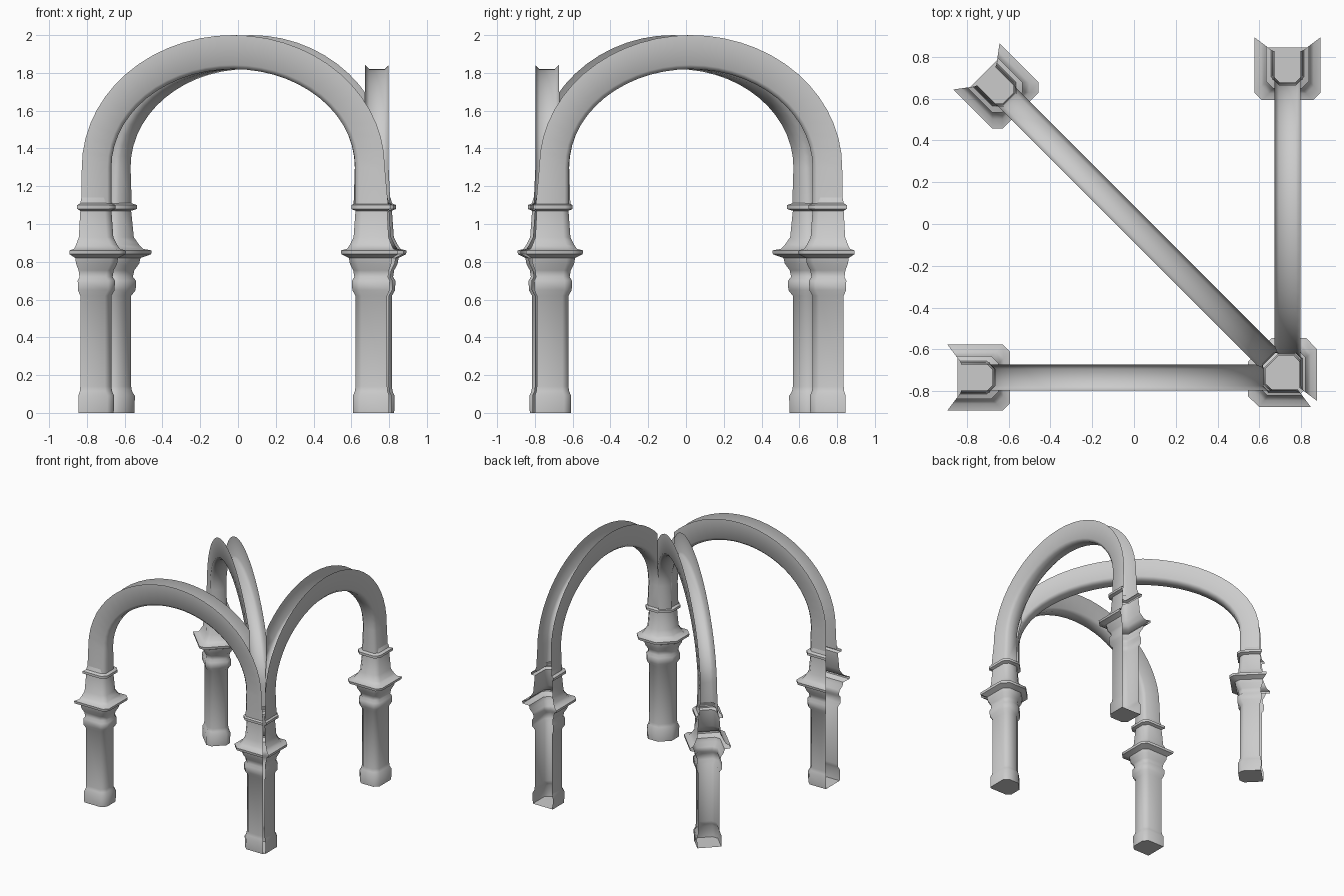
import bpy, bmesh
from math import sin, cos, pi, radians, sqrt
from mathutils import Vector

if "Cube" in bpy.data.objects:
    bpy.data.objects.remove(bpy.data.objects["Cube"])

stone = bpy.data.materials.new("grey stone")
stone.use_nodes = True
stone.diffuse_color = (0.6, 0.6, 0.6, 1)
stone.node_tree.nodes["Principled BSDF"].inputs["Base Color"].default_value = (0.6, 0.6, 0.6, 1)

AXIS = 0.735                     # distance of the arch lines from the centre
CORNER = Vector((AXIS, -AXIS, 0))
SPRING, RISE = 1.3, 0.7          # centre height and outer rise of the arches

# moulding outline shared by all piers: height, projection
MOULDING = [(0, .012), (.09, .014), (.115, .003), (.14, 0), (.62, 0), (.65, .017),
            (.70, .018), (.72, .006), (.755, .012), (.79, .03), (.82, .035),
            (.84, .075), (.86, .077), (.868, .045), (.89, .03), (.93, .01),
            (1.07, 0), (1.08, .022), (1.1, .022), (1.11, 0), (1.14, -.008)]


def loft(name, rings, floor=False, cuts=()):
    """Skin open rings of points; trim by planes through the corner."""
    bm = bmesh.new()
    rows = [[bm.verts.new(p) for p in ring] for ring in rings]
    for a, b in zip(rows, rows[1:]):
        for j in range(len(a) - 1):
            bm.faces.new((a[j], b[j], b[j + 1], a[j + 1]))
    if floor:
        bm.faces.new(rows[0])
    for normal in cuts:
        bmesh.ops.bisect_plane(bm, geom=bm.verts[:] + bm.edges[:] + bm.faces[:],
                               plane_co=CORNER, plane_no=normal, clear_outer=True)
    mesh = bpy.data.meshes.new(name)
    bm.to_mesh(mesh)
    bm.free()
    mesh.materials.append(stone)
    ob = bpy.data.objects.new(name, mesh)
    bpy.context.collection.objects.link(ob)
    bpy.ops.object.select_all(action='DESELECT')
    ob.select_set(True)
    bpy.context.view_layer.objects.active = ob
    bpy.ops.object.shade_smooth_by_angle(angle=radians(50))


def channel(frame, inner, outer, half, chamfer):
    """U-shaped section, open on the outer side; inner and outer are (s, z)."""
    origin, s_dir = frame
    t_dir = Vector((0, 0, 1)).cross(s_dir)
    inner, outer = Vector(inner), Vector(outer)
    shoulder = inner + (outer - inner).normalized() * chamfer
    side = [(outer, half), (shoulder, half), (inner, half - chamfer)]
    pts = [(p, -t) for p, t in side] + [(p, t) for p, t in reversed(side)]
    return [origin + s_dir * p.x + t_dir * t + Vector((0, 0, p.y)) for p, t in pts]


def end_pier(name, frame, face):
    loft(name, [channel(frame, (face - d, z), (face + .165 + .75 * d, z), .08 + d, .035)
                for z, d in MOULDING], floor=True)


def arch(name, frame, centre, semi, cuts):
    path = [((centre + semi, 1.1), (centre + semi + .16, 1.1))]
    steps = 28
    for i in range(steps + 1):
        a = pi * i / steps
        c, h = cos(a), sin(a)
        path.append(((centre + semi * c, SPRING + (RISE - .18) * h),
                     (centre + (semi + .157) * c, SPRING + RISE * h)))
    path.append(((centre - semi, 1.1), (centre - semi - .175, 1.1)))
    rings = [channel(frame, p, q, .0625 + (.009 if p[1] < 1.2 else 0), .022) for p, q in path]
    loft(name, rings, cuts=cuts)


# planes that separate the three arches where they meet
front_cut = Vector((sin(pi / 8), cos(pi / 8), 0))
side_cut = Vector((-cos(pi / 8), -sin(pi / 8), 0))

# name, line origin, direction, pier face, arch centre, half span, trims
bays = [("front", (0, -AXIS, 0), (-1, 0, 0), .67, .025, .645, [front_cut]),
        ("side", (AXIS, 0, 0), (0, 1, 0), .67, .025, .645, [side_cut]),
        ("diagonal", (0, 0, 0), (-sqrt(.5), sqrt(.5), 0), .845, -.035, .88,
         [-front_cut, -side_cut])]
for name, origin, direction, face, centre, semi, cuts in bays:
    frame = (Vector(origin), Vector(direction))
    end_pier(name + "_pier", frame, face)
    arch(name + "_arch", frame, centre, semi, cuts)

# corner pier: mirrored half outline with the way each point projects
half = [((.79, -.80), (.75, -1)), ((.655, -.80), (-.7, -1)),
        ((.622, -.77), (-1, -.7)), ((.622, -.69), (-1, .4))]
outline = half + [((-y, -x), (-v, -u)) for (x, y), (u, v) in reversed(half)]
loft("corner_pier", [[Vector((x + u * d, y + v * d, z)) for (x, y), (u, v) in outline]
                     for z, d in MOULDING], floor=True)
